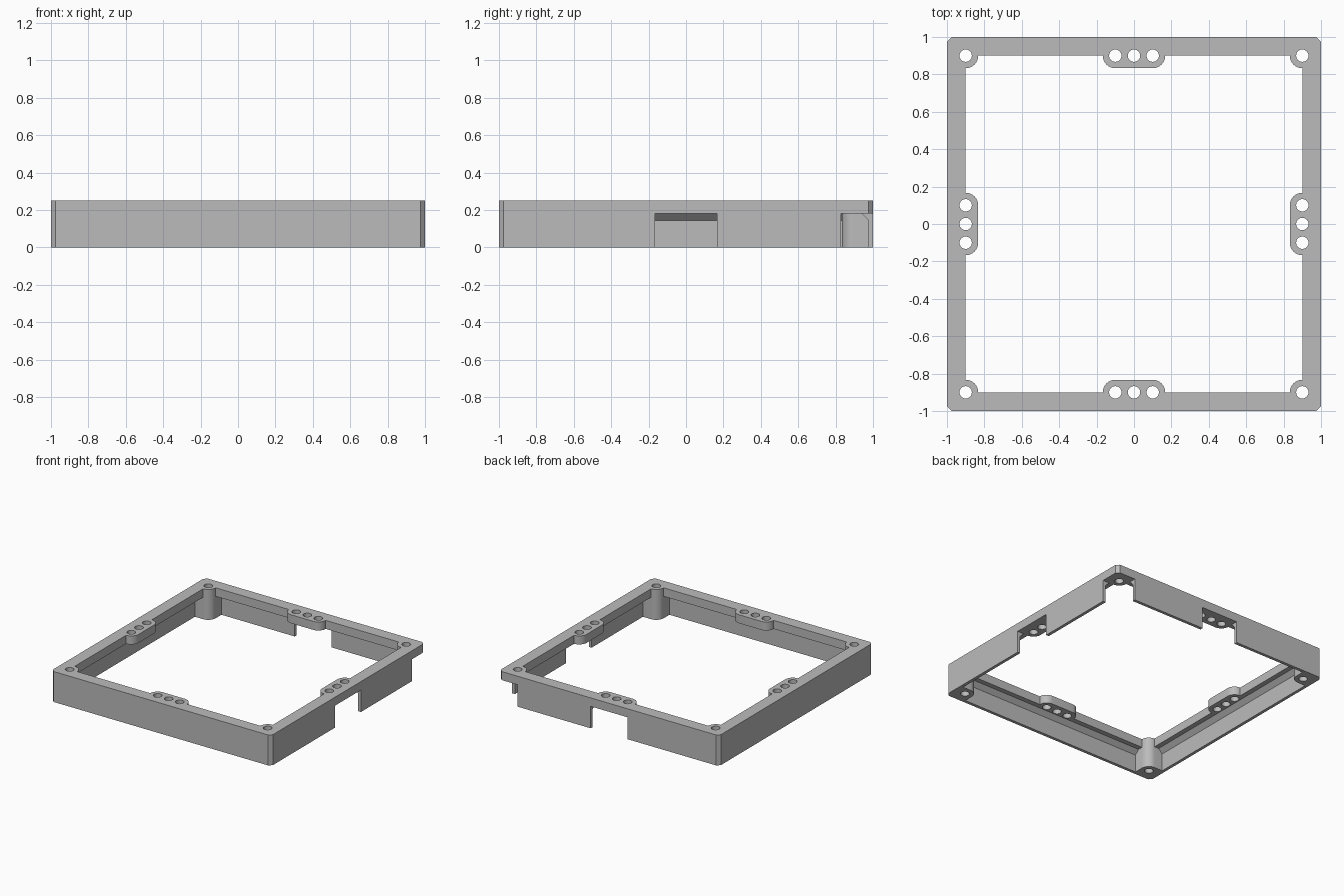
import bpy
import bmesh
import math

H = 0.25        # overall height
LIP = 0.18      # underside of the top flange
WALL = 0.975    # inner face of the thin walls
INNER = 0.9     # inner edge of the flange, also the hole centre line
R = 0.067       # radius of posts and pads
SEG = 10        # segments in each quarter round

if "Cube" in bpy.data.objects:
    bpy.data.objects.remove(bpy.data.objects["Cube"], do_unlink=True)

grey = bpy.data.materials.new("mid_grey")
grey.use_nodes = True
colour = (0.5, 0.5, 0.5, 1)
grey.diffuse_color = colour
grey.node_tree.nodes["Principled BSDF"].inputs["Base Color"].default_value = colour


def loft(bm, rings):
    """Closed solid through rings of equal point count."""
    loops = [[bm.verts.new(p) for p in ring] for ring in rings]
    n = len(loops[0])
    for a, b in zip(loops, loops[1:]):
        for i in range(n):
            j = (i + 1) % n
            bm.faces.new((a[i], a[j], b[j], b[i]))
    bm.faces.new(loops[0][::-1])
    bm.faces.new(loops[-1])


def prism(bm, outline, z0, z1):
    loft(bm, [[(x, y, z) for x, y in outline] for z in (z0, z1)])


def square(s):
    return [(-s, -s), (s, -s), (s, s), (-s, s)]


def box(x0, x1, y0, y1):
    return [(x0, y0), (x1, y0), (x1, y1), (x0, y1)]


def arc(cx, cy, r, start, end, n):
    return [(cx + r * math.cos(t), cy + r * math.sin(t))
            for t in (math.radians(start + (end - start) * i / n) for i in range(n + 1))]


def turn(outline, quarter):
    for _ in range(quarter):
        outline = [(-y, x) for x, y in outline]
    return outline


def make(name, bm):
    bmesh.ops.recalc_face_normals(bm, faces=bm.faces)
    mesh = bpy.data.meshes.new(name)
    bm.to_mesh(mesh)
    bm.free()
    mesh.materials.append(grey)
    ob = bpy.data.objects.new(name, mesh)
    bpy.context.collection.objects.link(ob)
    return ob


def combine(target, other, operation):
    """Apply a boolean and discard the helper object."""
    mod = target.modifiers.new("boolean", 'BOOLEAN')
    mod.operation, mod.solver, mod.object = operation, 'EXACT', other
    graph = bpy.context.evaluated_depsgraph_get()
    mesh = bpy.data.meshes.new_from_object(target.evaluated_get(graph))
    target.modifiers.clear()
    target.data = mesh
    bpy.data.objects.remove(other, do_unlink=True)


# Outer block with bevelled vertical corners
bm = bmesh.new()
corner = [(1, -WALL), (1, WALL)]
prism(bm, [p for q in range(4) for p in turn(corner, q)], 0, H)
frame = make("frame", bm)

# Hollow: thin walls, sloped support strip, flange opening
bm = bmesh.new()
steps = [(WALL, -0.1), (WALL, 0.145), (0.94, LIP), (INNER, LIP), (INNER, H + 0.1)]
loft(bm, [[(x, y, z) for x, y in square(s)] for s, z in steps])
combine(frame, make("hollow", bm), 'DIFFERENCE')

# Corner posts and side pads
bm = bmesh.new()
edge = INNER - R
post = arc(INNER, INNER, R, 180, 270, SEG) + [(0.985, edge), (0.985, 0.985), (edge, 0.985)]
pad = ([(0.95, 0.1 + R)] + arc(INNER, 0.1, R, 90, 180, SEG)
       + arc(INNER, -0.1, R, 180, 270, SEG) + [(0.95, -0.1 - R)])
for q in range(4):
    prism(bm, turn(post, q), 0, H)
    prism(bm, turn(pad, q), LIP, H)
combine(frame, make("posts_and_pads", bm), 'UNION')

# Notches in the left wall, back wall and the corner between them
bm = bmesh.new()
for q in (0, 1):
    prism(bm, turn(box(0.83, 1.1, -0.167, 0.167), q), -0.1, LIP)
prism(bm, box(0.83, 1.1, 0.83, 1.1), -0.1, LIP)
combine(frame, make("notches", bm), 'DIFFERENCE')

# Screw holes through posts and pads
bm = bmesh.new()
for q in range(4):
    for y in (-0.1, 0, 0.1, INNER):
        prism(bm, turn(arc(INNER, y, 0.033, 0, 360, 32)[:-1], q), -0.1, H + 0.1)
combine(frame, make("holes", bm), 'DIFFERENCE')

# Smooth rounds, crisp edges
bpy.ops.object.select_all(action='DESELECT')
frame.select_set(True)
bpy.context.view_layer.objects.active = frame
bpy.ops.object.shade_smooth_by_angle(angle=math.radians(30))
